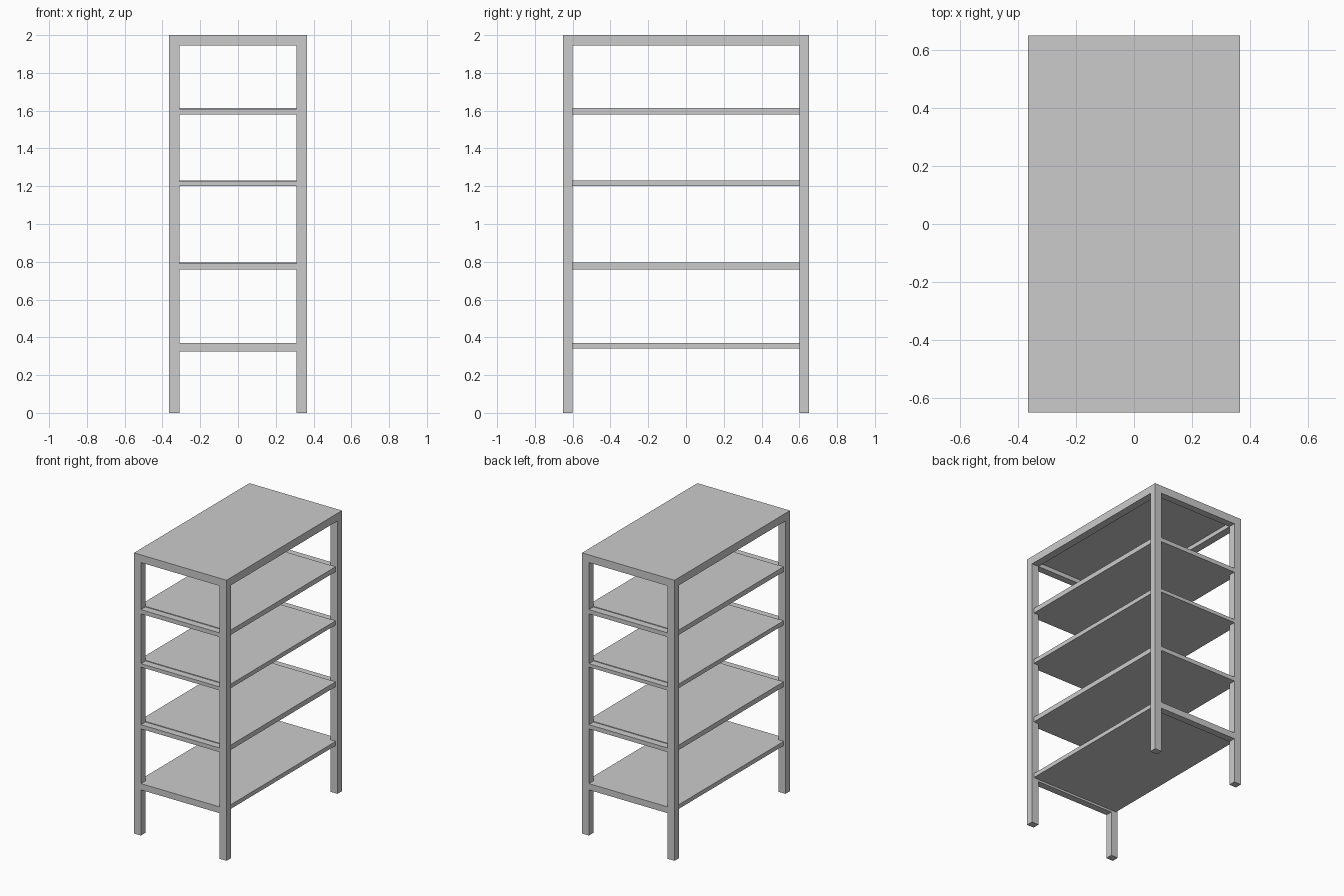
import bpy

if "Cube" in bpy.data.objects:
    bpy.data.objects.remove(bpy.data.objects["Cube"])


def box(name, x, y, z):
    """Box from (min, max) ranges on each axis."""
    bpy.ops.mesh.primitive_cube_add(
        size=1, location=[(r[0] + r[1]) / 2 for r in (x, y, z)])
    ob = bpy.context.object
    ob.name = name
    ob.scale = [r[1] - r[0] for r in (x, y, z)]
    bpy.ops.object.transform_apply(location=False, rotation=False, scale=True)
    return ob


def span(sign, a, b):
    """Range a..b mirrored to the given side."""
    return tuple(sorted((sign * a, sign * b)))


X, Y, H = 0.365, 0.65, 2.0     # outer half sizes and height
XI, YI = 0.31, 0.60            # inner faces of the legs
TOP = 1.945                    # underside of the top frame

# Four corner legs
for sx, sx_name in ((-1, "left"), (1, "right")):
    for sy, sy_name in ((-1, "front"), (1, "back")):
        box(f"{sy_name}_{sx_name}_leg", span(sx, XI, X), span(sy, YI, Y), (0, H))

# Top frame and panel
for s, side, end in ((-1, "left", "front"), (1, "right", "back")):
    box(f"top_{side}_rail", span(s, XI, X), (-YI, YI), (TOP, H))
    box(f"top_{end}_rail", (-XI, XI), span(s, YI, Y), (TOP, H))
box("top_panel", (-XI, XI), (-YI, YI), (1.975, H))

# Shelves with an end rail at front and back: (shelf z range, rail z range)
levels = [((0.34, 0.37), (0.325, 0.37)),
          ((0.76, 0.795), (0.76, 0.79)),
          ((1.20, 1.23), (1.20, 1.225)),
          ((1.58, 1.615), (1.58, 1.61))]
for i, (shelf_z, rail_z) in enumerate(levels, 1):
    box(f"shelf_{i}", (-0.35, 0.35), (-YI, YI), shelf_z)
    for s, end in ((-1, "front"), (1, "back")):
        box(f"{end}_rail_{i}", (-XI, XI), span(s, YI, Y), rail_z)
